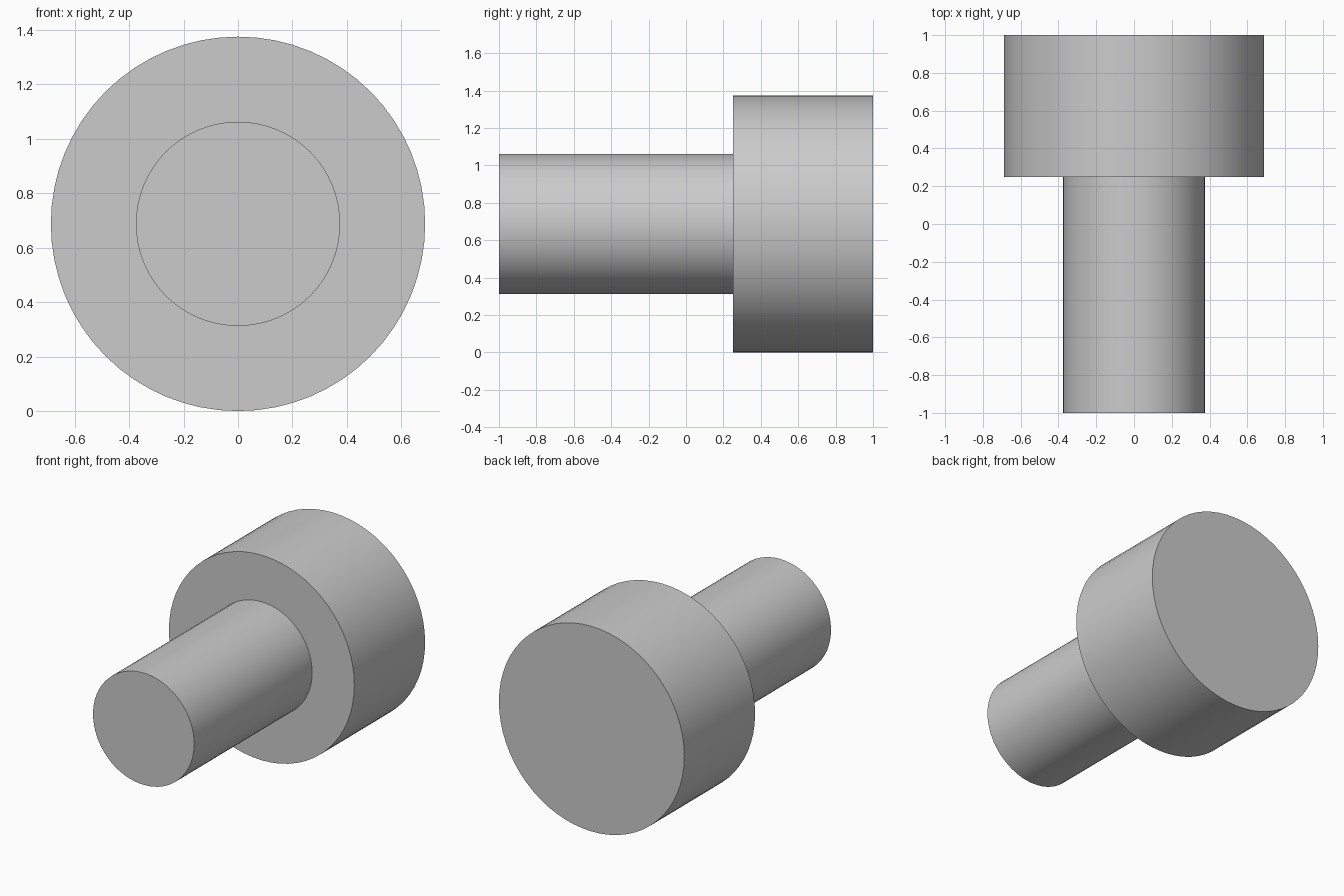
import bpy
import math

cube = bpy.data.objects.get("Cube")
if cube:
    bpy.data.objects.remove(cube, do_unlink=True)

HEAD_RADIUS = 0.6875
SHANK_RADIUS = 0.375
SHOULDER_Y = 0.25

# Plain grey material
grey = bpy.data.materials.new("plain_grey")
grey.use_nodes = True
colour = (0.6, 0.6, 0.6, 1.0)
grey.diffuse_color = colour
grey.node_tree.nodes["Principled BSDF"].inputs["Base Color"].default_value = colour


def cylinder_along_y(name, radius, y_start, y_end):
    """Smooth capped cylinder lying along y on the shared axis."""
    bpy.ops.mesh.primitive_cylinder_add(
        vertices=64, radius=radius, depth=y_end - y_start,
        location=(0, (y_start + y_end) / 2, HEAD_RADIUS),
        rotation=(math.pi / 2, 0, 0))
    part = bpy.context.object
    part.name = name
    part.data.materials.append(grey)
    bpy.ops.object.shade_smooth_by_angle(angle=math.radians(30))
    return part


# Narrow shank at the front, wide head at the back
cylinder_along_y("shank", SHANK_RADIUS, -1, SHOULDER_Y)
cylinder_along_y("head", HEAD_RADIUS, SHOULDER_Y, 1)
